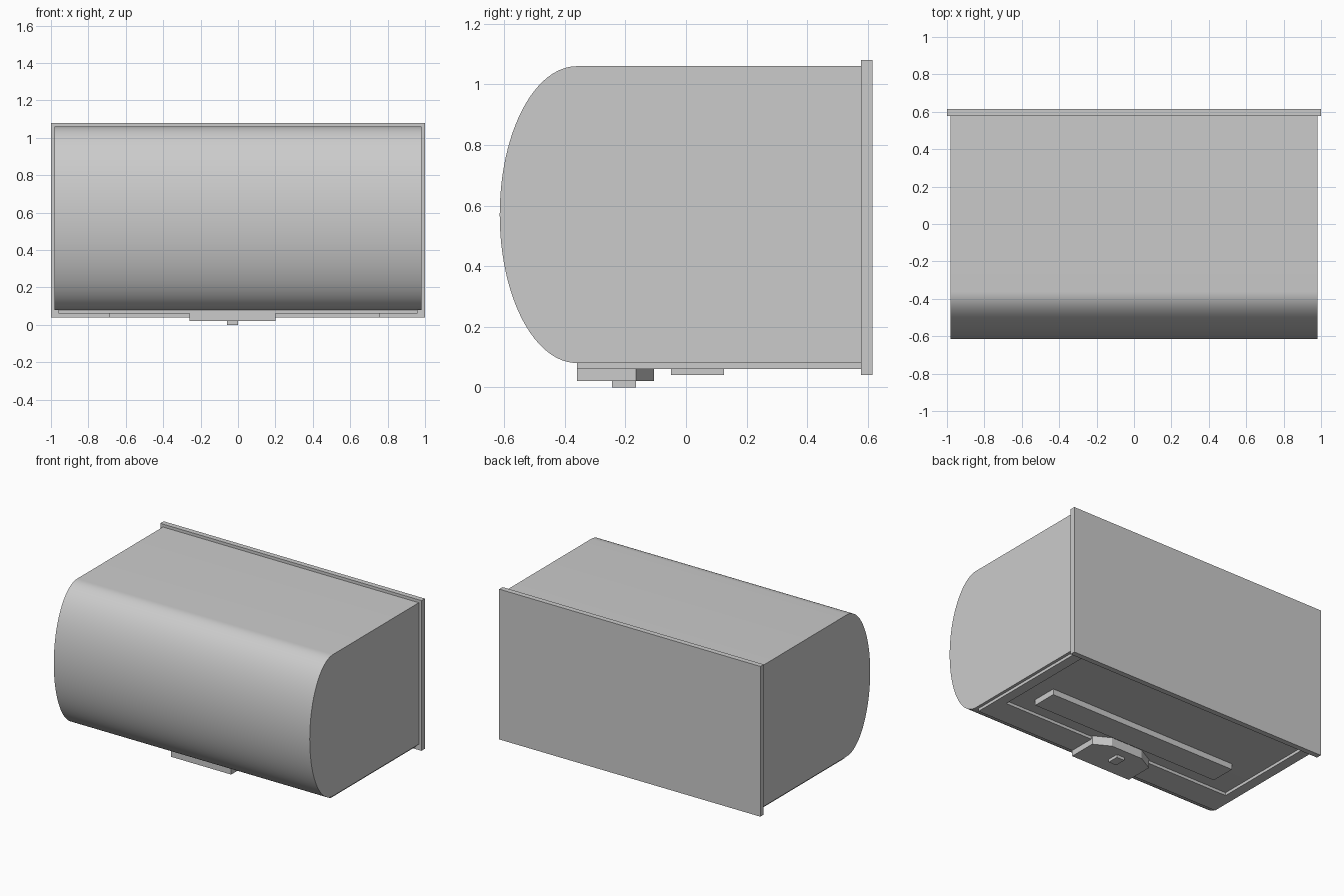
import bpy
import bmesh
from math import cos, sin, pi

default = bpy.data.objects.get("Cube")
if default:
    bpy.data.objects.remove(default, do_unlink=True)

grey = bpy.data.materials.new("light_grey")
grey.use_nodes = True
COLOUR = (0.6, 0.6, 0.6, 1)
grey.diffuse_color = COLOUR
grey.node_tree.nodes["Principled BSDF"].inputs["Base Color"].default_value = COLOUR


def prism(name, outline, offset):
    """Extrude a closed 3D outline along an offset vector."""
    bm = bmesh.new()
    face = bm.faces.new([bm.verts.new(p) for p in outline])
    extruded = bmesh.ops.extrude_face_region(bm, geom=[face], use_keep_orig=True)
    moved = [g for g in extruded["geom"] if isinstance(g, bmesh.types.BMVert)]
    bmesh.ops.translate(bm, verts=moved, vec=offset)
    bmesh.ops.recalc_face_normals(bm, faces=bm.faces)
    mesh = bpy.data.meshes.new(name)
    bm.to_mesh(mesh)
    bm.free()
    mesh.materials.append(grey)
    obj = bpy.data.objects.new(name, mesh)
    bpy.context.collection.objects.link(obj)
    return obj


def slab(name, plan, z0, z1):
    return prism(name, [(x, y, z0) for x, y in plan], (0, 0, z1 - z0))


def box(name, x0, x1, y0, y1, z0, z1):
    return slab(name, [(x0, y0), (x1, y0), (x1, y1), (x0, y1)], z0, z1)


FRONT, BACK = -0.36, 0.578
BOTTOM, TOP = 0.08, 1.06

# Main housing: rectangular back with a half-elliptical front
middle, half_height = (BOTTOM + TOP) / 2, (TOP - BOTTOM) / 2
STEPS = 48
profile = [(-0.98, BACK, BOTTOM), (-0.98, BACK, TOP)]
for i in range(STEPS + 1):
    a = pi * i / STEPS
    profile.append((-0.98, FRONT - 0.255 * sin(a), middle + half_height * cos(a)))
housing = prism("housing", profile, (1.96, 0, 0))
bpy.ops.object.select_all(action="DESELECT")
housing.select_set(True)
bpy.context.view_layer.objects.active = housing
bpy.ops.object.shade_smooth_by_angle(angle=pi / 6)

# Back mounting plate
box("back_plate", -1, 1, BACK, 0.615, 0.04, 1.08)

# Raised rim around the recessed underside, open towards the back plate
rim = [(-0.96, FRONT), (0.96, FRONT), (0.96, BACK), (0.89, BACK),
       (0.89, -0.175), (-0.89, -0.175), (-0.89, BACK), (-0.96, BACK)]
slab("underside_rim", rim, 0.06, BOTTOM)

# Long bar in the recess
box("underside_bar", -0.69, 0.76, -0.05, 0.125, 0.04, BOTTOM)

# Latch with chamfered back corners, and its button
latch = [(-0.26, FRONT), (0.20, FRONT), (0.20, -0.165),
         (0.09, -0.105), (-0.15, -0.105), (-0.26, -0.165)]
slab("latch", latch, 0.02, BOTTOM)
box("latch_button", -0.06, 0.0, -0.245, -0.165, 0, 0.02)
